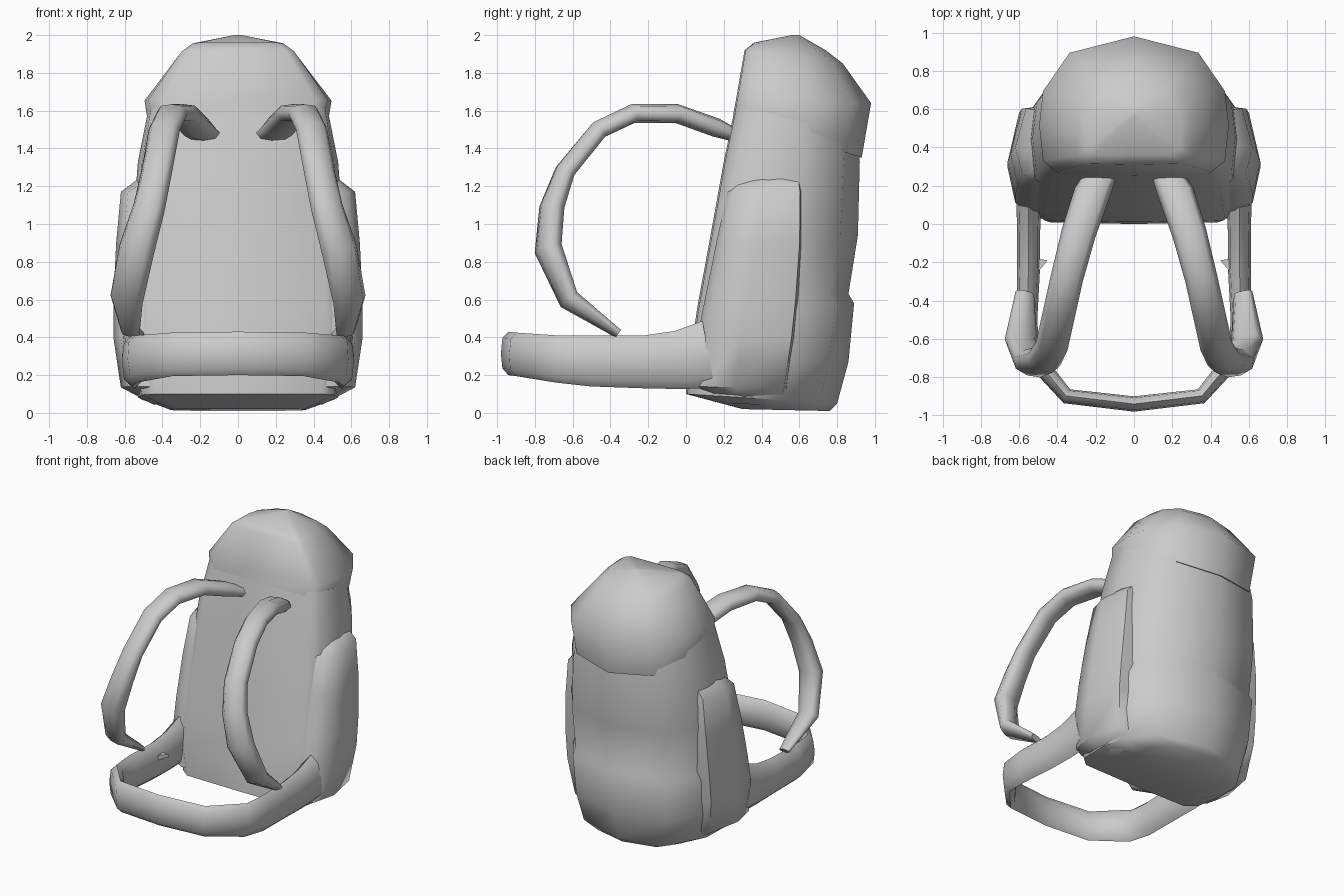
import bpy, bmesh, math
from mathutils import Vector

cube = bpy.data.objects.get("Cube")
if cube:
    bpy.data.objects.remove(cube, do_unlink=True)

grey = bpy.data.materials.new("grey_fabric")
grey.use_nodes = True
colour = (0.6, 0.6, 0.6, 1)
grey.diffuse_color = colour
grey.node_tree.nodes["Principled BSDF"].inputs["Base Color"].default_value = colour


def skin(name, rings, angle=55):
    """Join a list of point rings into a closed, smooth shaded skin."""
    bm = bmesh.new()
    loops = [[bm.verts.new(p) for p in ring] for ring in rings]
    n = len(loops[0])
    for a, b in zip(loops, loops[1:]):
        for i in range(n):
            j = (i + 1) % n
            bm.faces.new((a[i], a[j], b[j], b[i]))
    bm.faces.new(loops[0])
    bm.faces.new(loops[-1])
    bmesh.ops.recalc_face_normals(bm, faces=bm.faces)
    mesh = bpy.data.meshes.new(name)
    bm.to_mesh(mesh)
    bm.free()
    obj = bpy.data.objects.new(name, mesh)
    bpy.context.collection.objects.link(obj)
    mesh.materials.append(grey)
    bpy.ops.object.select_all(action='DESELECT')
    obj.select_set(True)
    bpy.context.view_layer.objects.active = obj
    bpy.ops.object.shade_smooth_by_angle(angle=math.radians(angle))
    return obj


def loft(name, half, levels):
    """Stack a mirrored outline; levels give front z, back z, front y, back y, half width."""
    outline = half + [(-u, v) for u, v in half[-2:0:-1]]
    rings = [[(u * w, y0 + (y1 - y0) * v, zf + (zb - zf) * v) for u, v in outline]
             for zf, zb, y0, y1, w in levels]
    return skin(name, rings)


def sweep(name, path, hint, mirror=1):
    """Sweep a rounded strip; path gives x, y, z, width, thickness."""
    pts = [Vector((p[0] * mirror, p[1], p[2])) for p in path]
    rings = []
    for i, p in enumerate(pts):
        along = (pts[min(i + 1, len(pts) - 1)] - pts[max(i - 1, 0)]).normalized()
        side = Vector(hint(i / (len(pts) - 1)))
        side.x *= mirror
        side = (side - along * side.dot(along)).normalized()
        up = along.cross(side)
        w, t = path[i][3] / 2, path[i][4] / 2
        rings.append([p + side * w * a + up * t * b for a, b in
                      ((1, 0), (.7, .8), (0, 1), (-.7, .8), (-1, 0), (-.7, -.8), (0, -1), (.7, -.8))])
    return skin(name, rings, 75)


# Main bag with a slight bulge for the lower back pocket
round_back = [(0, 0), (.82, .01), (.96, .09), (1, .35), (.96, .6), (.68, .88), (0, 1)]
loft("bag_body", round_back, [
    (.02, .01, .3, .76, .36), (.1, .05, 0, .8, .53), (.28, .27, .01, .86, .57),
    (.49, .58, .05, .89, .58), (.56, .63, .06, .86, .57), (.94, .94, .13, .91, .56),
    (1.33, 1.33, .2, .92, .53), (1.62, 1.5, .26, .9, .48)])

# Pockets bulging from both flanks
flank = [(0, 0), (.8, 0), (.94, .1), (1, .45), (.91, .96), (.7, 1), (0, 1)]
loft("side_pockets", flank, [
    (.05, .04, .22, .5, .45), (.14, .13, .03, .54, .62), (.4, .4, .06, .58, .66),
    (.6, .6, .1, .6, .66), (.9, .9, .16, .62, .645), (1.17, 1.17, .22, .62, .62),
    (1.23, 1.3, .25, .6, .5)])

# Domed lid hanging lower at the back
loft("lid", round_back, [
    (1.58, 1.35, .25, .93, .47), (1.66, 1.64, .265, .98, .495),
    (1.92, 1.85, .31, .83, .31), (1.96, 1.92, .36, .74, .25), (2, 2, .56, .6, .02)])

# Padded hip belt looping forward
half_belt = [(.55, .12, .31, .36, .13), (.55, -.04, .28, .31, .12), (.55, -.22, .27, .28, .12),
             (.56, -.5, .275, .27, .11), (.54, -.68, .285, .25, .1),
             (.35, -.9, .31, .23, .08)]
belt = half_belt + [(0, -.94, .315, .23, .08)] + [(-x, *rest) for x, *rest in half_belt[::-1]]
sweep("hip_belt", belt, lambda t: (0, 0, 1))

# Shoulder straps and small belt tabs
strap = [(.17, .26, 1.47, .16, .07), (.22, .16, 1.51, .19, .1), (.29, -.05, 1.585, .18, .1),
         (.35, -.28, 1.585, .17, .1), (.39, -.46, 1.5, .17, .1), (.43, -.64, 1.28, .17, .1),
         (.47, -.71, 1.09, .18, .12), (.535, -.73, .87, .2, .13), (.59, -.62, .6, .18, .1),
         (.57, -.36, .42, .1, .04)]
for label, s in (("left", 1), ("right", -1)):
    sweep(label + "_shoulder_strap", strap, lambda t: (1, .5 * t, 0), s)
    skin(label + "_belt_tab", [[(s * .51, -.18, .33), (s * .51, -.26, .33), (s * .45, -.19, .33)],
                               [(s * .51, -.18, .29), (s * .51, -.26, .29), (s * .45, -.19, .31)]])
